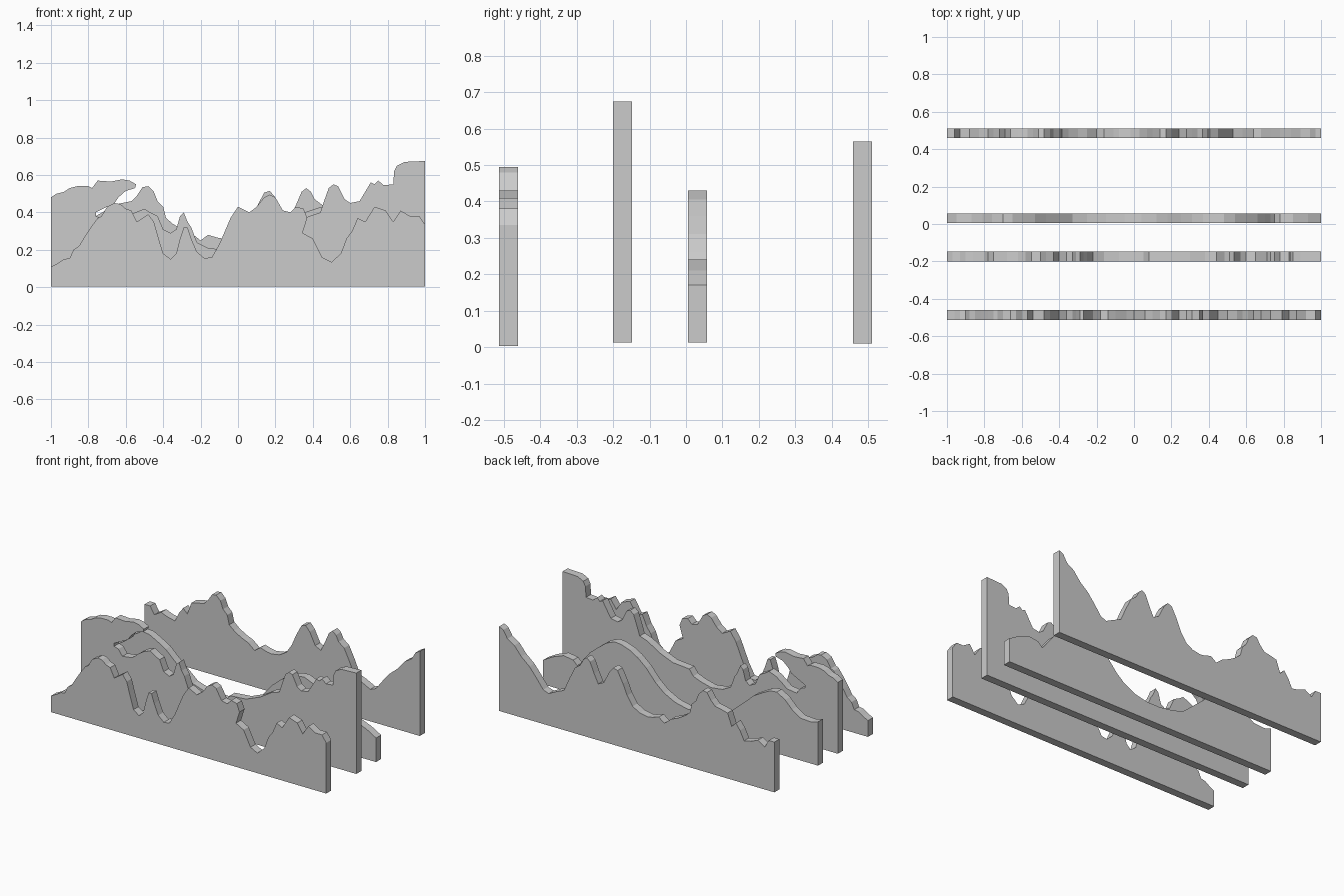
import bpy, bmesh


def ridge_panel(name, y0, y1, base, ridge):
    """Upright flat panel: straight base, ridge line on top, given thickness in y."""
    bm = bmesh.new()
    outline = [(-1, base)] + ridge + [(1, base)]
    face = bm.faces.new([bm.verts.new((x, y0, z)) for x, z in outline])
    ext = bmesh.ops.extrude_face_region(bm, geom=[face])
    moved = [v for v in ext["geom"] if isinstance(v, bmesh.types.BMVert)]
    bmesh.ops.translate(bm, verts=moved, vec=(0, y1 - y0, 0))
    bmesh.ops.recalc_face_normals(bm, faces=bm.faces)
    # ridge outlines are concave, so split the big faces cleanly
    bmesh.ops.triangulate(bm, faces=[f for f in bm.faces if len(f.verts) > 4])
    mesh = bpy.data.meshes.new(name)
    bm.to_mesh(mesh)
    bm.free()
    obj = bpy.data.objects.new(name, mesh)
    bpy.context.collection.objects.link(obj)
    return obj


# Front panel: jagged hills with three valleys
front = [(-1, .11), (-.96, .13), (-.93, .15), (-.9, .155), (-.88, .2), (-.85, .22), (-.82, .27),
         (-.78, .33), (-.75, .37), (-.73, .38), (-.7, .43), (-.66, .45), (-.63, .445), (-.6, .42),
         (-.57, .41), (-.54, .35), (-.51, .37), (-.48, .39), (-.45, .35), (-.43, .28), (-.4, .18),
         (-.36, .15), (-.33, .18), (-.31, .26), (-.29, .32), (-.27, .32), (-.25, .26), (-.22, .19),
         (-.18, .155), (-.14, .16), (-.1, .23), (-.07, .3), (-.04, .37), (0, .43), (.06, .4),
         (.1, .43), (.14, .48), (.17, .495), (.2, .48), (.24, .41), (.28, .4), (.31, .43),
         (.35, .42), (.37, .37), (.345, .29), (.4, .26), (.45, .16), (.5, .135), (.55, .18),
         (.58, .26), (.61, .3), (.64, .37), (.68, .35), (.73, .43), (.79, .41), (.83, .35),
         (.87, .41), (.92, .38), (.97, .38), (1, .335)]

# Second panel: overhanging curl at the left, tall block at the right
second = [(-1, .48), (-.97, .5), (-.93, .51), (-.9, .53), (-.86, .54), (-.8, .54), (-.78, .53),
          (-.75, .57), (-.68, .565), (-.62, .577), (-.58, .57), (-.545, .55), (-.55, .53),
          (-.6, .515), (-.64, .48), (-.66, .45), (-.7, .43), (-.76, .4), (-.76, .38), (-.73, .37),
          (-.7, .33), (-.63, .34), (-.58, .38), (-.55, .4), (-.5, .42), (-.47, .4), (-.43, .38),
          (-.4, .31), (-.36, .29), (-.33, .31), (-.31, .38), (-.29, .4), (-.27, .35), (-.25, .32),
          (-.22, .24), (-.16, .21), (-.08, .2), (0, .22), (.05, .24), (.08, .28), (.2, .29),
          (.3, .33), (.38, .38), (.44, .4), (.46, .46), (.485, .53), (.51, .55), (.535, .54),
          (.57, .47), (.6, .45), (.65, .46), (.68, .51), (.71, .56), (.73, .55), (.75, .57),
          (.78, .545), (.83, .55), (.835, .62), (.85, .65), (.89, .67), (1, .675)]

# Third panel: smooth rolling slopes
third = [(-1, .3), (-.95, .285), (-.87, .29), (-.81, .33), (-.76, .38), (-.7, .415), (-.65, .41),
         (-.6, .385), (-.53, .345), (-.47, .29), (-.4, .23), (-.33, .17), (-.25, .145),
         (-.15, .13), (-.05, .13), (.04, .15), (.12, .19), (.18, .24), (.25, .32), (.31, .37),
         (.37, .405), (.43, .425), (.48, .43), (.54, .405), (.6, .36), (.66, .31), (.7, .26),
         (.73, .22), (.75, .2), (.78, .23), (.85, .24), (.93, .21), (1, .17)]

# Rear panel: sharp peaks and a high right end
rear = [(-1, .34), (-.96, .34), (-.93, .29), (-.88, .32), (-.83, .3), (-.78, .29), (-.75, .35),
        (-.72, .39), (-.69, .36), (-.66, .44), (-.62, .45), (-.57, .46), (-.54, .49), (-.51, .535),
        (-.48, .54), (-.45, .51), (-.43, .46), (-.4, .43), (-.385, .37), (-.35, .34), (-.3, .31),
        (-.25, .29), (-.2, .25), (-.16, .28), (-.11, .265), (-.08, .26), (-.02, .27), (.03, .3),
        (.07, .36), (.1, .43), (.14, .505), (.17, .515), (.2, .48), (.24, .4), (.28, .38),
        (.31, .44), (.34, .51), (.365, .53), (.39, .51), (.41, .47), (.45, .44), (.49, .36),
        (.53, .27), (.58, .25), (.64, .22), (.68, .235), (.73, .3), (.78, .36), (.84, .41),
        (.89, .47), (.94, .5), (.97, .55), (1, .565)]

ridge_panel("front_ridge", -.513, -.461, .003, front)
ridge_panel("second_ridge", -.2, -.148, .012, second)
ridge_panel("third_ridge", .005, .057, .012, third)
ridge_panel("rear_ridge", .459, .511, .01, rear)
